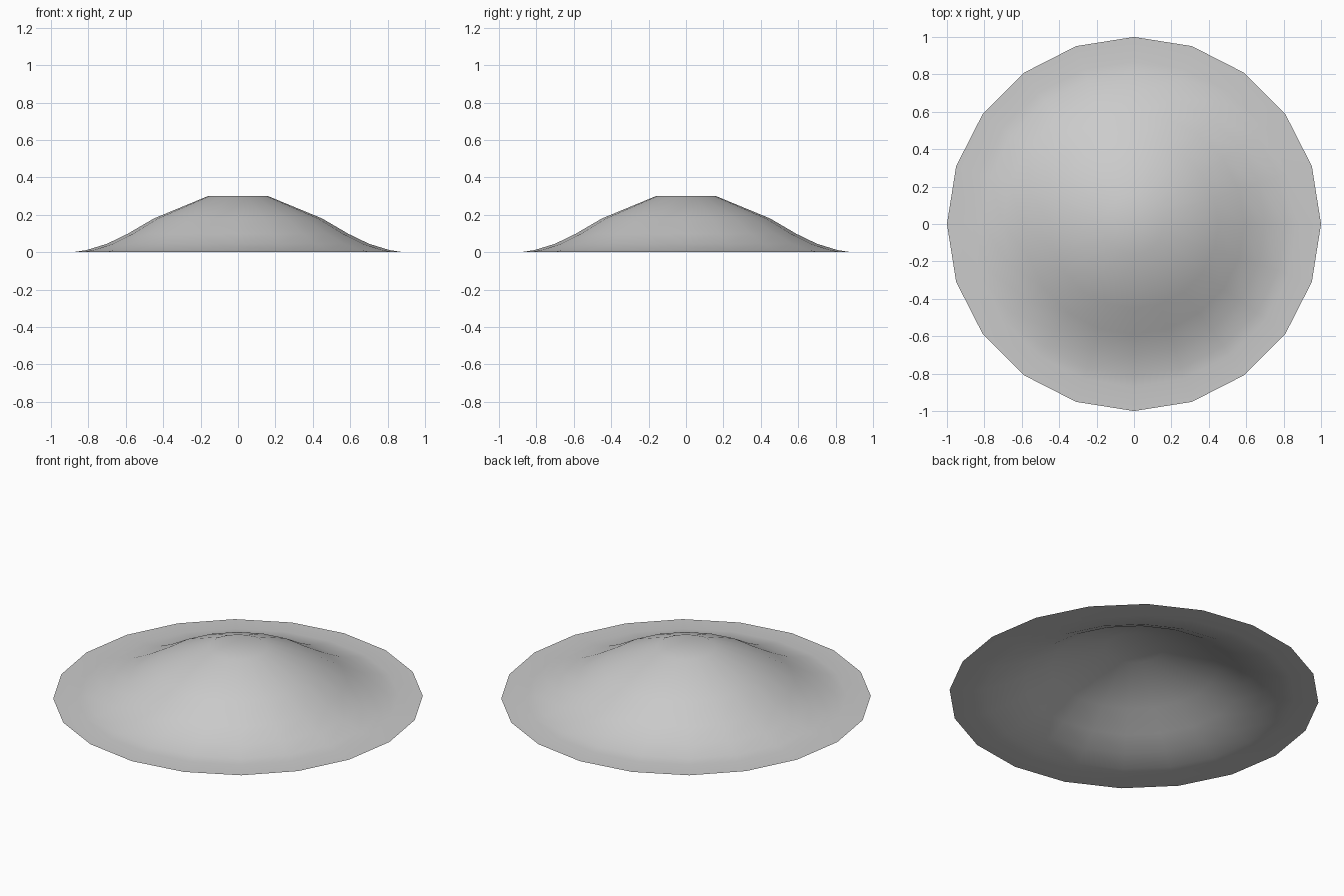
import bpy, bmesh, math

if "Cube" in bpy.data.objects:
    bpy.data.objects.remove(bpy.data.objects["Cube"])

SIDES = 20
# Radius and height of each ring, rim to crown
PROFILE = [(1.0, 0.0), (0.87, 0.002), (0.81, 0.011), (0.70, 0.045),
           (0.59, 0.098), (0.45, 0.18), (0.16, 0.30)]


def ring(bm, radius, z):
    step = 2 * math.pi / SIDES
    return [bm.verts.new((radius * math.cos(i * step), radius * math.sin(i * step), z))
            for i in range(SIDES)]


# Open, thin mound: stacked 20-sided rings closed by a flat crown
bm = bmesh.new()
rings = [ring(bm, r, z) for r, z in PROFILE]
for low, high in zip(rings, rings[1:]):
    for i in range(SIDES):
        j = (i + 1) % SIDES
        bm.faces.new((low[i], low[j], high[j], high[i]))
bm.faces.new(rings[-1])
for f in bm.faces:
    f.smooth = True

mesh = bpy.data.meshes.new("mound")
bm.to_mesh(mesh)
bm.free()
mound = bpy.data.objects.new("mound", mesh)
bpy.context.collection.objects.link(mound)
